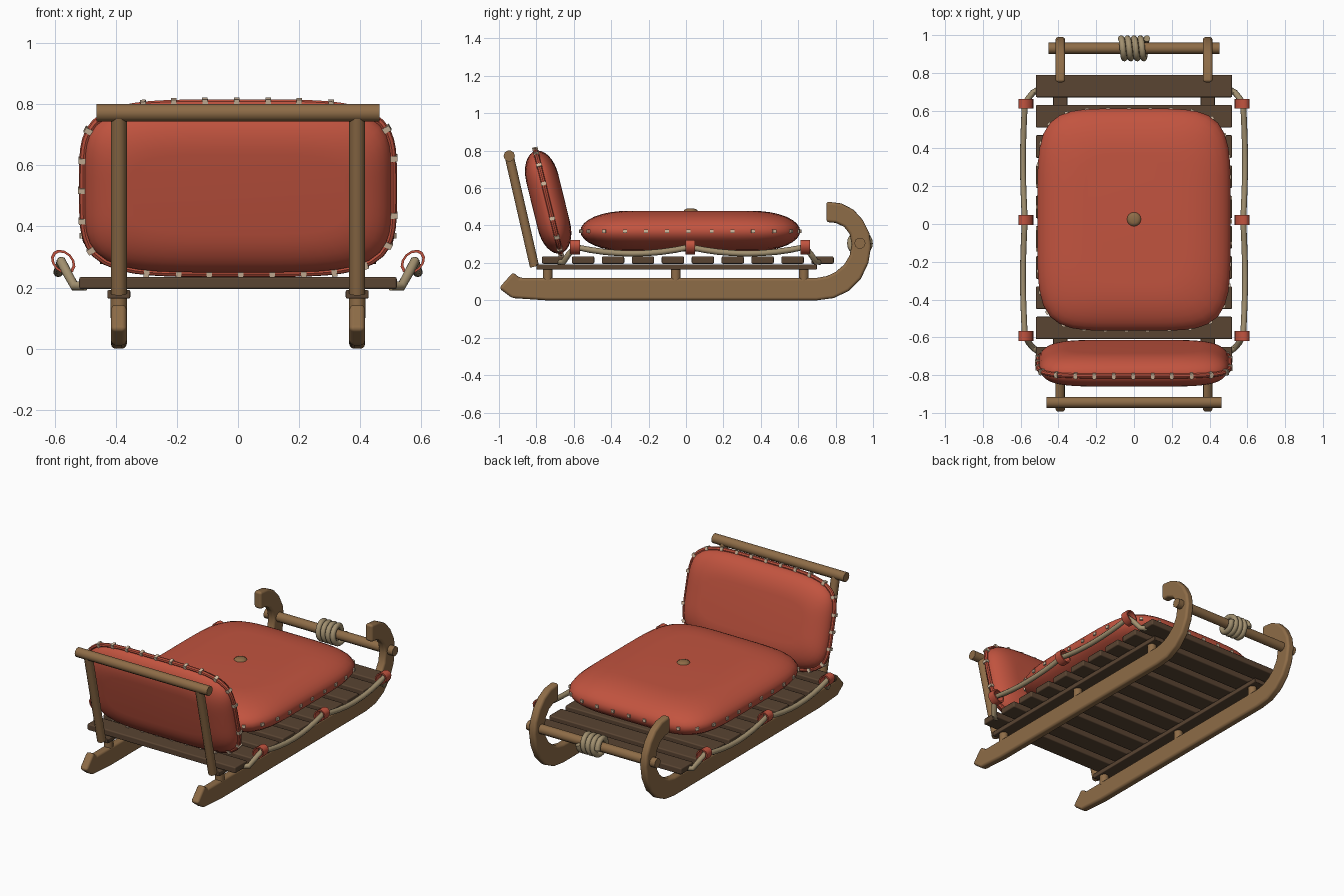
import bpy, bmesh, math
from mathutils import Vector, Matrix

if "Cube" in bpy.data.objects:
    bpy.data.objects.remove(bpy.data.objects["Cube"])


def material(name, rgb):
    m = bpy.data.materials.new(name)
    m.diffuse_color = (*rgb, 1)
    m.use_nodes = True
    m.node_tree.nodes["Principled BSDF"].inputs["Base Color"].default_value = m.diffuse_color
    return m


WOOD = material("warm wood", (.27, .15, .063))
DARK = material("dark slat wood", (.10, .058, .032))
RED = material("red fabric", (.54, .088, .05))
ROPE = material("rope", (.36, .28, .16))
CREAM = material("cream stitching", (.66, .50, .35))


def make(name, verts, faces, mat):
    me = bpy.data.meshes.new(name)
    me.from_pydata([tuple(v) for v in verts], [], faces)
    bm = bmesh.new()
    bm.from_mesh(me)
    bmesh.ops.recalc_face_normals(bm, faces=bm.faces)
    bm.to_mesh(me)
    bm.free()
    me.materials.append(mat)
    o = bpy.data.objects.new(name, me)
    bpy.context.collection.objects.link(o)
    return o


def smooth(o, angle=40):
    bpy.ops.object.select_all(action='DESELECT')
    o.select_set(True)
    bpy.context.view_layer.objects.active = o
    bpy.ops.object.shade_smooth_by_angle(angle=math.radians(angle))
    return o


def bevel(o, width, segments):
    b = o.modifiers.new("bevel", 'BEVEL')
    b.width, b.segments, b.harden_normals = width, segments, True
    b.limit_method = 'ANGLE'
    for p in o.data.polygons:
        p.use_smooth = True
    return o


def box(name, c, s, mat, width=0):
    v = [(c[0] + i * s[0] / 2, c[1] + j * s[1] / 2, c[2] + k * s[2] / 2)
         for i in (-1, 1) for j in (-1, 1) for k in (-1, 1)]
    f = [(0, 1, 3, 2), (4, 6, 7, 5), (0, 4, 5, 1), (2, 3, 7, 6), (0, 2, 6, 4), (1, 5, 7, 3)]
    o = make(name, v, f, mat)
    return bevel(o, width, 2) if width else o


def tube(name, pts, r, mat, cyclic=False, res=3):
    cu = bpy.data.curves.new(name, 'CURVE')
    cu.dimensions = '3D'
    cu.bevel_depth, cu.bevel_resolution, cu.use_fill_caps = r, res, True
    sp = cu.splines.new('POLY')
    sp.points.add(len(pts) - 1)
    for p, q in zip(sp.points, pts):
        p.co = (*q, 1)
    sp.use_cyclic_u = cyclic
    cu.materials.append(mat)
    o = bpy.data.objects.new(name, cu)
    bpy.context.collection.objects.link(o)
    bpy.ops.object.select_all(action='DESELECT')
    o.select_set(True)
    bpy.context.view_layer.objects.active = o
    bpy.ops.object.convert(target='MESH')
    return smooth(bpy.context.object)


def rim(t, a, b, n):
    """Point on a rounded rectangle outline at polar angle t."""
    c, s = math.cos(t), math.sin(t)
    r = (abs(c) ** n + abs(s) ** n) ** (-1 / n)
    return Vector((a * r * c, b * r * s, 0))


def cushion(name, a, b, h, inset, n, mtx):
    """Puffed pillow: stacked rounded-rectangle rings."""
    N, K = 64, 8
    verts, faces = [], []
    for k in range(-K, K + 1):
        ang = k / K * math.pi / 2
        d = inset * (1 - math.cos(ang))
        for i in range(N):
            p = rim(2 * math.pi * i / N, a - d, b - d, n)
            p.z = h * math.sin(ang)
            verts.append(mtx @ p)
    for k in range(2 * K):
        for i in range(N):
            j = (i + 1) % N
            faces.append((k * N + i, k * N + j, (k + 1) * N + j, (k + 1) * N + i))
    faces += [tuple(range(N)), tuple(range(2 * K * N, 2 * K * N + N))]
    return smooth(make(name, verts, faces, RED), 60)


def stitches(name, a, b, n, mtx, size, spacing):
    """Dashes spaced evenly by length around the outline."""
    verts, faces, run = [], [], 0
    prev = rim(0, a, b, n)
    for i in range(1, 721):
        p = rim(2 * math.pi * i / 720, a, b, n)
        run += (p - prev).length
        if run >= spacing:
            run = 0
            t = (p - prev).normalized()
            o, w = Vector((t.y, -t.x, 0)), Vector((0, 0, 1))
            k = len(verts)
            verts += [mtx @ (p + t * size[0] * x + o * size[1] * y + w * size[2] * z)
                      for x in (-.5, .5) for y in (-.5, .5) for z in (-.5, .5)]
            faces += [tuple(k + q for q in f) for f in
                      [(0, 1, 3, 2), (4, 6, 7, 5), (0, 4, 5, 1), (2, 3, 7, 6), (0, 2, 6, 4), (1, 5, 7, 3)]]
        prev = p
    return make(name, verts, faces, CREAM)


# runner side profile (y, z)
profile = [(-1, .065), (-.93, .012), (-.75, 0), (.70, 0), (.79, .012), (.87, .05), (.935, .115),
           (.975, .20), (.99, .29), (.98, .36), (.945, .43), (.895, .485), (.83, .518), (.75, .528),
           (.75, .418), (.80, .414), (.845, .393), (.875, .355), (.886, .30), (.875, .24),
           (.845, .19), (.80, .152), (.755, .13), (.70, .12), (-.89, .12), (-.925, .15)]
M = len(profile)
for side, s in (("left", -1), ("right", 1)):
    x = .39 * s
    # runner with curled tip
    v = [(x + dx, y, z) for dx in (-.026, .026) for y, z in profile]
    f = [tuple(range(M)), tuple(range(M, 2 * M))]
    f += [(i, (i + 1) % M, M + (i + 1) % M, M + i) for i in range(M)]
    bevel(make(side + "_runner", v, f, WOOD), .016, 3)
    # lengthwise rail and its short struts
    box(side + "_rail", (x, -.05, .178), (.075, 1.5, .028), DARK, .005)
    for i, y in enumerate((-.74, -.055, .63)):
        tube(f"{side}_strut_{i}", [(x, y, .10), (x, y, .18)], .027, WOOD)
    # backrest post
    tube(side + "_back_post", [(x, -.81, .18), (x, -.945, .77)], .026, WOOD)
    # sagging side rope
    pts = [(.50 * s, -.68, .205), (.535 * s, -.655, .205), (.56 * s, -.625, .25)]
    for y0, y1 in ((-.59, .02), (.02, .635)):
        for i in range(9):
            t = i / 8
            pts.append((s * (.578 + .01 * math.sin(math.pi * t)), y0 + (y1 - y0) * t,
                        .285 - .14 * t * (1 - t)))
    pts += [(.56 * s, .665, .25), (.535 * s, .695, .205), (.50 * s, .715, .205)]
    pts = [p for i, p in enumerate(pts) if i == 0 or p != pts[i - 1]]
    tube(side + "_rope", pts, .016, ROPE)
    # fabric loops holding the rope
    for k, y in enumerate((-.593, .022, .637)):
        v, f, n = [], [], 12
        for dy in (-.026, .026):
            for r in (1, .78):
                for i in range(n):
                    a = 2 * math.pi * i / n
                    u, w = .046 * r * math.cos(a), .034 * r * math.sin(a)
                    v.append((s * (.572 + .7 * u - .7 * w), y + dy, .284 + .7 * u + .7 * w))
        for i in range(n):
            j = (i + 1) % n
            for p, q in ((0, 1), (2, 3), (0, 2), (1, 3)):
                f.append((p * n + i, p * n + j, q * n + j, q * n + i))
        smooth(make(f"{side}_rope_loop_{k}", v, f, RED))

# deck slats
for i in range(10):
    box(f"slat_{i}", (0, .73 - .16 * i, .215), (1.04, .12, .04), DARK, .008)

# crossbars
tube("back_top_rail", [(-.463, -.945, .772), (.463, -.945, .772)], .03, WOOD)
tube("front_crossbar", [(-.452, .93, .305), (.452, .93, .305)], .03, WOOD)

# rope wound on the front crossbar
turns, steps = 4, 80
tube("rope_coil", [(-.068 + .136 * i / steps,
                    .93 + .052 * math.cos(2 * math.pi * turns * i / steps),
                    .305 + .052 * math.sin(2 * math.pi * turns * i / steps))
                   for i in range(steps + 1)], .017, ROPE)

# seat cushion, stitching and button
seat = Matrix.Translation((0, .023, .37))
cushion("seat_cushion", .512, .588, .108, .25, 5, seat)
stitches("seat_stitches", .512, .588, 5, seat, (.02, .012, .018), .11)
ball = [(.0, .012), (.02, .011), (.034, .005), (.04, -.006), (.04, -.02)]
v = [(r * math.cos(math.pi * i / 8), .025 + r * math.sin(math.pi * i / 8), .479 + z)
     for r, z in ball[1:] for i in range(16)]
f = [tuple(range(16))] + [(k * 16 + i, k * 16 + (i + 1) % 16, k * 16 + 16 + (i + 1) % 16, k * 16 + 16 + i)
                          for k in range(3) for i in range(16)]
smooth(make("seat_button", v, f, WOOD), 60)

# tilted back cushion with piping and stitching
back = Matrix.Translation((0, -.737, .525)) @ Matrix.Rotation(math.radians(90 + 13.8), 4, 'X')
cushion("back_cushion", .503, .282, .088, .15, 4.5, back)
tube("back_piping", [back @ rim(2 * math.pi * i / 72, .507, .286, 4.5) for i in range(72)],
     .013, RED, True, 2)
stitches("back_stitches", .508, .287, 4.5, back, (.018, .03, .03), .1)
